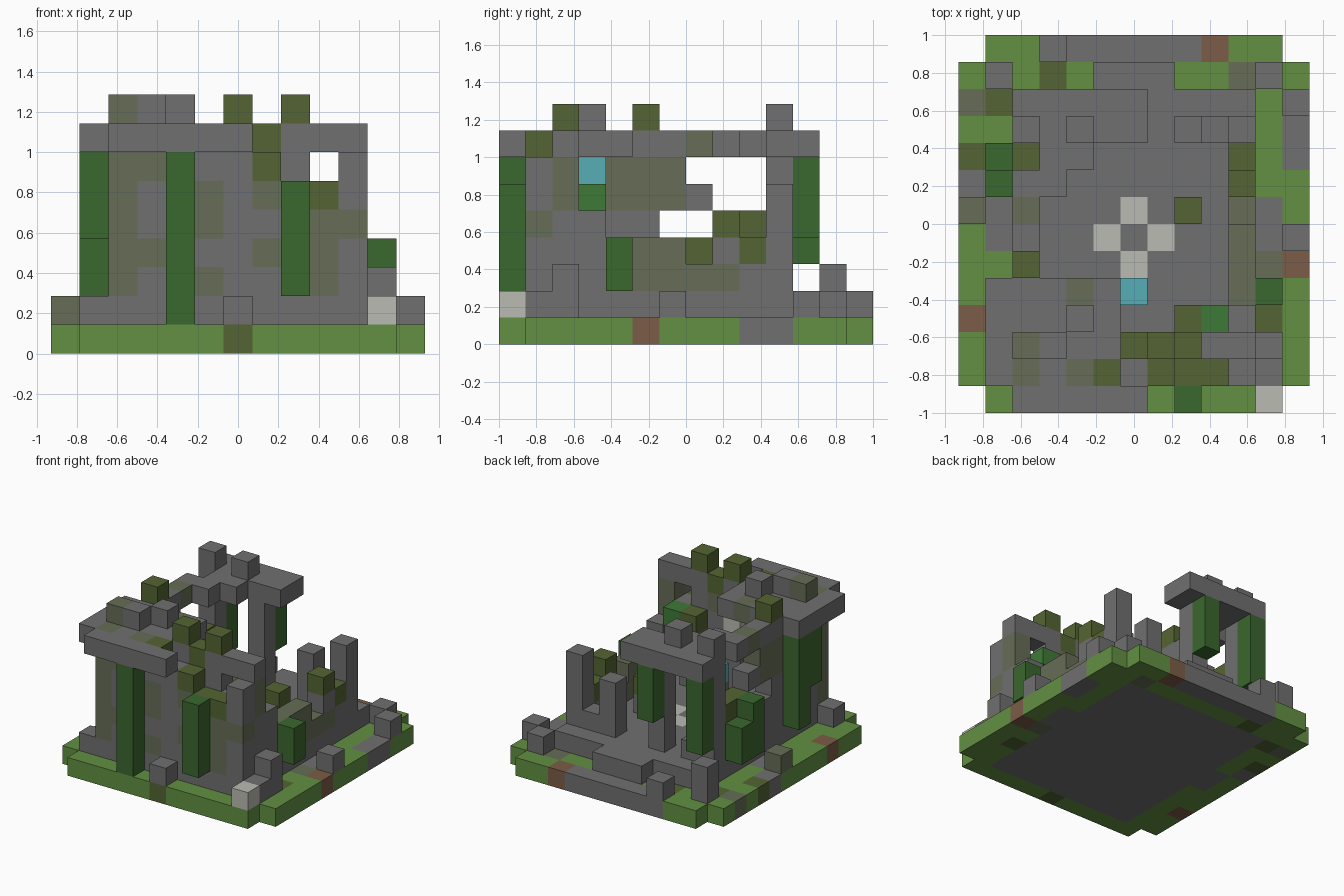
import bpy
import random

default_cube = bpy.data.objects.get("Cube")
if default_cube:
    bpy.data.objects.remove(default_cube, do_unlink=True)

random.seed(4)
UNIT = 1 / 7
COLOURS = {
    "stone": "707070", "mossy_stone": "666D56", "grass": "629042",
    "moss": "546433", "vine": "3A672E", "dirt": "7C5C46",
    "pale_stone": "BABBB2", "crystal": "56AFB6", "leaf": "3F7A37",
}
NAMES = list(COLOURS)


def linear(pair):
    value = int(pair, 16) / 255
    return ((value + 0.055) / 1.055) ** 2.4


def make_material(name, code):
    mat = bpy.data.materials.new(name)
    rgba = [linear(code[n:n + 2]) for n in (0, 2, 4)] + [1]
    mat.diffuse_color = rgba
    mat.use_nodes = True
    shader = mat.node_tree.nodes["Principled BSDF"]
    shader.inputs["Base Color"].default_value = rgba
    shader.inputs["Roughness"].default_value = 0.9
    return mat


MATERIALS = [make_material(n, c) for n, c in COLOURS.items()]
parts = {}


def fill(part, colour, xs, ys, zs):
    """Fill a box of blocks; each range is one index or an inclusive pair."""
    spans = [range(s, s + 1) if isinstance(s, int) else range(s[0], s[1] + 1)
             for s in (xs, ys, zs)]
    cells = parts.setdefault(part, {})
    for x in spans[0]:
        for y in spans[1]:
            for z in spans[2]:
                cells[x, y, z] = colour


def clear(part, *cells):
    for cell in cells:
        parts[part].pop(cell, None)


def column(part, x, y, height, top="stone"):
    fill(part, "stone", x, y, (1, height - 1))
    fill(part, top, x, y, height - 1)


def weather(part, chance):
    """Turn some plain stones into mossy ones, mostly near the ground."""
    for cell, colour in parts[part].items():
        odds = 0.7 if cell[2] == 1 else chance
        if colour == "stone" and random.random() < odds:
            parts[part][cell] = "mossy_stone"


# Ground slab with stone under the building and patches round the edge
fill("ground", "grass", (0, 12), (1, 12), 0)
fill("ground", "grass", (1, 11), (0, 13), 0)
fill("ground", "stone", (2, 10), (1, 11), 0)
fill("ground", "stone", (3, 8), 13, 0)
fill("ground", "stone", 12, (9, 10), 0)
fill("ground", "stone", 11, (6, 7), 0)
fill("ground", "stone", 1, (6, 7), 0)
for colour, spots in {
    "dirt": [(0, 3), (9, 13), (12, 5)],
    "moss": [(6, 0), (11, 3), (3, 12), (0, 9), (1, 11)],
    "mossy_stone": [(0, 11), (10, 12), (11, 5)],
    "stone": [(0, 8)],
}.items():
    for x, y in spots:
        fill("ground", colour, x, y, 0)

# Raised floor with a pale cross, and back steps
fill("floor", "stone", (2, 10), (1, 11), 1)
for x, y in ((5, 6), (7, 6), (6, 5), (6, 7)):
    fill("floor", "pale_stone", x, y, 1)
fill("back_steps", "stone", (5, 7), 12, 1)

# Front wall: full on one half, broken and stepped on the other
fill("front_wall", "stone", (2, 6), 1, (1, 6))
for x, height, top in ((7, 7, "moss"), (8, 6, "moss"), (9, 6, "moss"), (10, 7, "stone")):
    column("front_wall", x, 1, height, top)
fill("front_wall", "stone", (6, 10), 2, (1, 7))
fill("front_wall", "moss", 7, 2, 7)
clear("front_wall", (9, 2, 6))
for x, z in ((2, 2), (2, 3), (2, 5), (2, 6), (5, 2), (5, 4), (5, 5), (9, 2),
             (9, 4), (10, 4), (9, 3), (3, 6), (7, 3)):
    fill("front_wall", "mossy_stone", x, 1, z)
fill("front_wall", "pale_stone", 6, 2, 5)

# Left-hand wall with window gaps
fill("long_wall", "stone", 2, (2, 7), (1, 6))
clear("long_wall", (2, 6, 4), (2, 7, 4), (2, 7, 6))
for y in (8, 9):
    column("long_wall", 2, y, 5, "moss")
fill("long_wall", "mossy_stone", 2, (4, 6), (5, 6))

# Collapsed wall opposite, one height per block
for y, (height, top) in enumerate([
        (5, "stone"), (4, "stone"), (4, "mossy_stone"), (4, "stone"),
        (3, "mossy_stone"), (5, "moss"), (4, "moss"), (6, "stone")], 3):
    column("broken_wall", 10, y, height, top)
fill("broken_wall", "mossy_stone", 10, (4, 6), (2, 3))
fill("broken_wall", "leaf", 9, 3, 5)
column("broken_wall", 8, 3, 6, "moss")
column("broken_wall", 8, 7, 4, "moss")

# Back pillars and stumps
for x, height in ((2, 7), (5, 7), (8, 5), (3, 3), (9, 3)):
    column("back_pillars", x, 10, height)

# Roof remains and beams
fill("roof", "stone", (2, 5), (1, 4), 7)
fill("roof", "stone", 2, (5, 8), 7)
fill("roof", "stone", 3, (8, 9), 7)
fill("roof", "stone", 4, 9, 7)
for colour, spots in {
    "mossy_stone": [(2, 1), (4, 1), (4, 4), (2, 7)],
    "moss": [(5, 1)],
}.items():
    for x, y in spots:
        fill("roof", colour, x, y, 7)
fill("front_beam", "stone", (2, 6), 0, 7)
fill("side_beam", "stone", 1, (1, 4), 7)
fill("back_beam", "stone", (2, 6), (10, 11), 7)

# Battlements
for colour, spots in {
    "stone": [(3, 2), (4, 3), (2, 10), (4, 10)],
    "mossy_stone": [(2, 2)],
    "moss": [(2, 5), (6, 2), (8, 2)],
}.items():
    for x, y in spots:
        fill("battlements", colour, x, y, 8)

# Hanging and climbing vines: position, lowest and highest block
for x, y, low, high in ((4, 0, 1, 6), (8, 0, 2, 5), (1, 3, 4, 6), (1, 4, 2, 6),
                        (1, 8, 2, 4), (1, 9, 2, 3), (11, 4, 2, 3),
                        (2, 11, 3, 6), (5, 11, 4, 6)):
    fill("vines", "vine", x, y, (low, high))

# Altar and crystals
fill("altar", "stone", 6, 4, 2)
fill("crystals", "crystal", 6, 4, 3)
fill("crystals", "crystal", 4, 3, 6)

# Fallen blocks round the building
for x, y, height in ((1, 1, 2), (6, 0, 2), (11, 1, 2), (11, 2, 3), (12, 6, 2),
                     (12, 11, 2), (11, 12, 2), (1, 12, 3), (3, 13, 2)):
    column("rubble", x, y, height)
fill("rubble", "mossy_stone", 0, 7, 1)
fill("rubble", "pale_stone", 11, 0, 1)

for name in ("front_wall", "long_wall", "broken_wall"):
    weather(name, 0.12)

# Later parts give way to earlier ones where they share a block
taken = set()
for cells in parts.values():
    for cell in [c for c in cells if c in taken]:
        del cells[cell]
    taken.update(cells)


def build(name, cells):
    """Make a mesh of the outer faces of a set of blocks."""
    verts, faces, colours = {}, [], []
    for cell, colour in cells.items():
        for axis in range(3):
            for side in (0, 1):
                beside = list(cell)
                beside[axis] += 2 * side - 1
                if tuple(beside) in taken:
                    continue
                loop = []
                for a, b in ((0, 0), (1, 0), (1, 1), (0, 1)):
                    corner = list(cell)
                    corner[axis] += side
                    corner[(axis + 1) % 3] += a
                    corner[(axis + 2) % 3] += b
                    loop.append(verts.setdefault(tuple(corner), len(verts)))
                faces.append(loop if side else loop[::-1])
                colours.append(colour)
    points = [((x - 6.5) * UNIT, (y - 7) * UNIT, z * UNIT) for x, y, z in verts]
    mesh = bpy.data.meshes.new(name)
    mesh.from_pydata(points, [], faces)
    used = [n for n in NAMES if n in colours]
    for colour in used:
        mesh.materials.append(MATERIALS[NAMES.index(colour)])
    for poly, colour in zip(mesh.polygons, colours):
        poly.material_index = used.index(colour)
    bpy.context.collection.objects.link(bpy.data.objects.new(name, mesh))


for part, blocks in parts.items():
    build(part, blocks)
